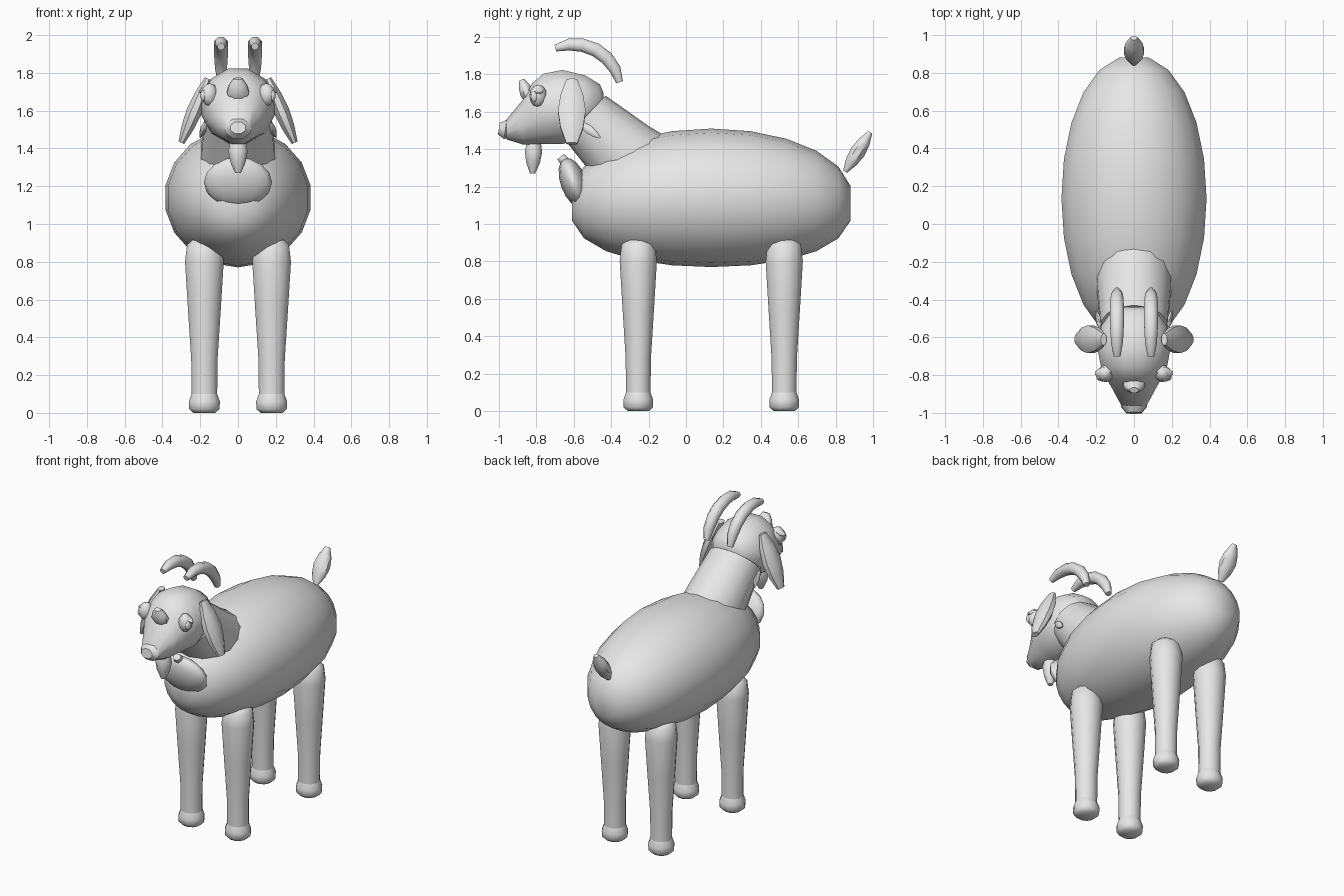
import bpy
import bmesh
from math import sin, cos, pi, radians
from mathutils import Vector

cube = bpy.data.objects.get("Cube")
if cube:
    bpy.data.objects.remove(cube, do_unlink=True)

shade = (0.8, 0.8, 0.8, 1)
grey = bpy.data.materials.new("plain grey")
grey.use_nodes = True
grey.diffuse_color = shade
grey.node_tree.nodes["Principled BSDF"].inputs["Base Color"].default_value = shade

X_AXIS, Y_AXIS, Z_AXIS = Vector((1, 0, 0)), Vector((0, 1, 0)), Vector((0, 0, 1))


def finish(name, bm):
    """Turn a bmesh into a smooth object with its sharp edges kept."""
    bmesh.ops.recalc_face_normals(bm, faces=bm.faces)
    mesh = bpy.data.meshes.new(name)
    bm.to_mesh(mesh)
    bm.free()
    mesh.materials.append(grey)
    obj = bpy.data.objects.new(name, mesh)
    bpy.context.collection.objects.link(obj)
    bpy.ops.object.select_all(action="DESELECT")
    bpy.context.view_layer.objects.active = obj
    obj.select_set(True)
    bpy.ops.object.shade_smooth_by_angle(angle=radians(50))
    return obj


def loft(name, rings, sides, across=X_AXIS, along=None):
    """Skin oval rings given as (centre, half width, half depth)."""
    bm = bmesh.new()
    centres = [Vector(ring[0]) for ring in rings]
    last = len(rings) - 1
    loops = []
    for i, (_, wide, deep) in enumerate(rings):
        heading = along or centres[min(i + 1, last)] - centres[max(i - 1, 0)]
        depth_axis = heading.cross(across).normalized()
        angles = [2 * pi * (k + 0.5) / sides for k in range(sides)]
        loops.append([bm.verts.new(centres[i] + across * wide * cos(a)
                                   + depth_axis * deep * sin(a)) for a in angles])
    for lower, upper in zip(loops, loops[1:]):
        for k in range(sides):
            bm.faces.new((lower[k - 1], lower[k], upper[k], upper[k - 1]))
    bm.faces.new(loops[0])
    bm.faces.new(loops[-1])
    return finish(name, bm)


def spindle(name, start, end, wide, deep, across=X_AXIS, blunt=0.3, steps=4):
    """Straight tuft, thickest in the middle and narrow at both ends."""
    start, end = Vector(start), Vector(end)
    rings = []
    for i in range(steps + 1):
        t = i / steps
        swell = blunt + (1 - blunt) * sin(pi * t)
        rings.append((start.lerp(end, t), wide * swell, deep * swell))
    return loft(name, rings, 8, across)


def ball(name, centre, size, tilt, segments, rows):
    bm = bmesh.new()
    bmesh.ops.create_uvsphere(bm, u_segments=segments, v_segments=rows, radius=1)
    obj = finish(name, bm)
    obj.location, obj.scale, obj.rotation_euler = centre, size, tilt
    return obj


# Barrel-shaped body with small blunt ends
body_rings = []
for step in range(-5, 6):
    a = radians(16 * step)
    t = sin(a) / sin(radians(80))
    body_rings.append(((0, 0.135 + 0.745 * t, 1.14 - 0.03 * t * t),
                       0.39 * cos(a) ** 0.9, 0.37 * cos(a) ** 0.8))
loft("body", body_rings, 18, along=Y_AXIS)

# Neck, narrowing towards the head
loft("neck", [((0, -0.2, 1.25), 0.2, 0.24), ((0, -0.34, 1.38), 0.2, 0.2),
              ((0, -0.54, 1.57), 0.18, 0.16)], 14)

# Head stations from the nape to the muzzle: y, bottom, top, half width
head = [(-0.44, 1.6, 1.7, 0.06), (-0.46, 1.55, 1.75, 0.12), (-0.54, 1.46, 1.8, 0.18),
        (-0.66, 1.42, 1.83, 0.2), (-0.76, 1.42, 1.81, 0.18), (-0.82, 1.42, 1.76, 0.15),
        (-0.87, 1.42, 1.67, 0.12), (-0.96, 1.45, 1.56, 0.07)]
loft("head", [((0, y, (low + high) / 2), w, (high - low) / 2) for y, low, high, w in head],
     12, along=Y_AXIS)
spindle("nose", (0, -0.93, 1.5), (0, -1, 1.51), 0.074, 0.056, blunt=0.6, steps=2)

# Forehead tuft, beard and tail
spindle("forehead_tuft", (0, -0.82, 1.63), (0, -0.88, 1.77), 0.062, 0.04, blunt=0.4)
spindle("beard", (0, -0.81, 1.5), (0, -0.82, 1.27), 0.055, 0.05)
spindle("tail", (0, 0.85, 1.28), (0, 0.985, 1.49), 0.058, 0.045)

# Chest bell with its hanger
ball("chest_bell", (0, -0.6, 1.22), (0.18, 0.07, 0.14), (radians(20), 0, 0), 12, 8)
spindle("bell_hanger", (0, -0.6, 1.28), (0, -0.67, 1.36), 0.035, 0.03, blunt=0.8)

for side, s in (("left", 1), ("right", -1)):
    # Horn swept along an arc, thinning at both ends
    horn = []
    for step in range(7):
        a = radians(11 + 17 * step)
        thick = 0.04 * (0.5 + 0.5 * sin(pi * step / 6) ** 0.5)
        horn.append(((s * 0.09, -0.6 + 0.25 * cos(a), 1.71 + 0.25 * sin(a)), thick, thick))
    loft(side + "_horn", horn, 8)

    # Drooping ear
    spindle(side + "_ear", (s * 0.16, -0.61, 1.77), (s * 0.3, -0.61, 1.43),
            0.08, 0.045, Y_AXIS, blunt=0.4)

    # Eye with pupil and brow
    turn = (0, 0, s * 0.6)
    ball(side + "_eye", (s * 0.15, -0.79, 1.685), (0.045, 0.05, 0.06), turn, 8, 6)
    ball(side + "_pupil", (s * 0.18, -0.81, 1.68), (0.02, 0.02, 0.03), turn, 8, 6)
    spindle(side + "_brow", (s * 0.12, -0.78, 1.73), (s * 0.205, -0.79, 1.7),
            0.03, 0.02, Y_AXIS)

    # Tuft behind the jaw
    spindle(side + "_jaw_tuft", (s * 0.16, -0.58, 1.55), (s * 0.2, -0.46, 1.46),
            0.02, 0.025, blunt=0.2)

    # Legs taper down to rounded hooves: height and radius of each ring
    for end, y in (("front", -0.255), ("back", 0.525)):
        for part, stations in (
                ("leg", ((0.07, 0.07), (0.28, 0.072), (0.55, 0.09), (0.8, 0.106),
                         (0.89, 0.095), (0.92, 0.06))),
                ("hoof", ((0, 0.06), (0.02, 0.083), (0.06, 0.085), (0.1, 0.07)))):
            loft(f"{end}_{side}_{part}",
                 [((s * 0.178, y, z), r, r * 0.97) for z, r in stations],
                 12, along=Z_AXIS)
